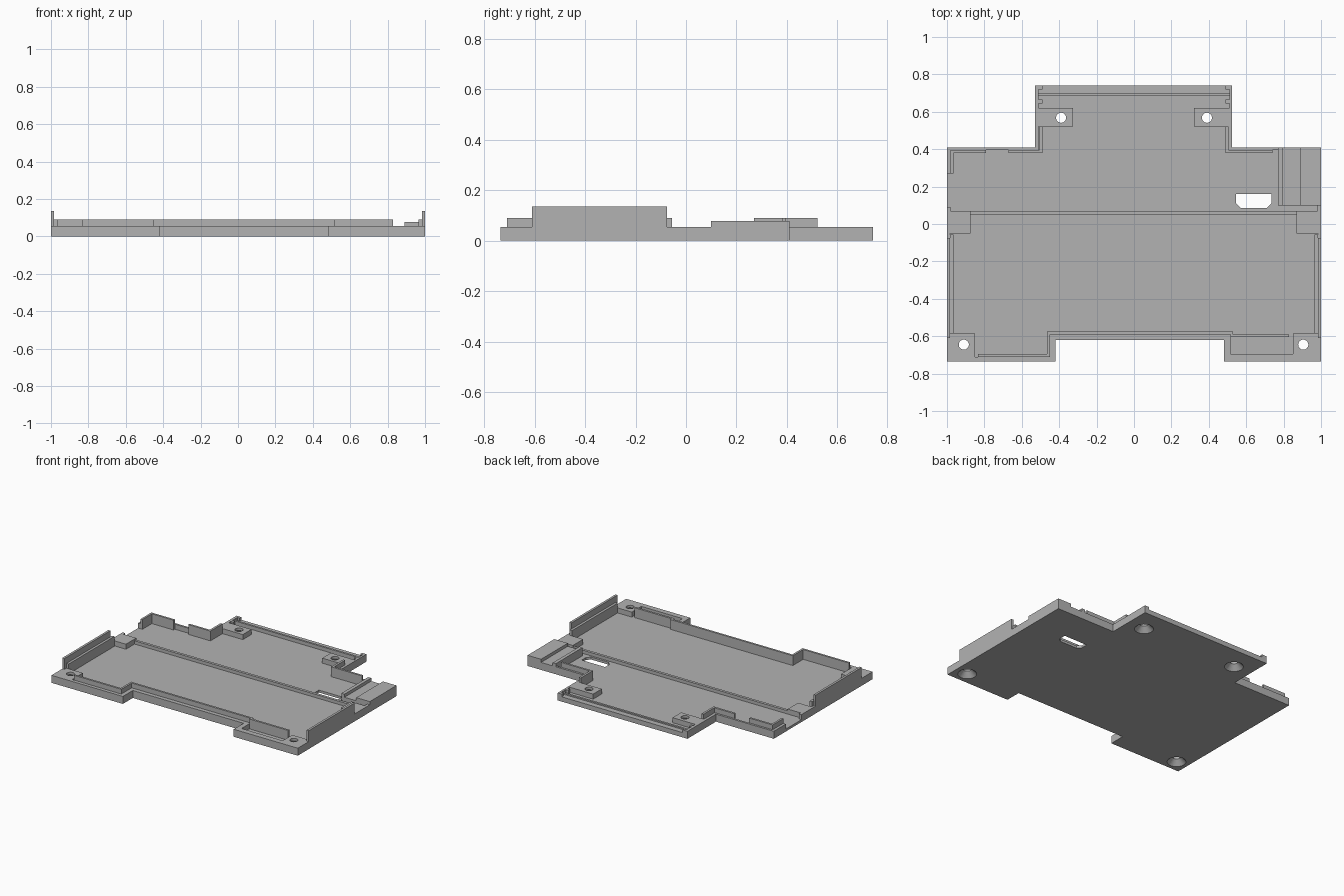
import bpy, bmesh
from mathutils import Matrix, Vector

cube = bpy.data.objects.get("Cube")
if cube:
    bpy.data.objects.remove(cube, do_unlink=True)

grey = bpy.data.materials.new("plain_grey")
grey.use_nodes = True
grey.diffuse_color = (0.45, 0.45, 0.45, 1)
grey.node_tree.nodes["Principled BSDF"].inputs["Base Color"].default_value = (0.45, 0.45, 0.45, 1)

FLOOR, RIM, LIP, WALL = 0.018, 0.055, 0.09, 0.135
SINK = FLOOR - 0.008  # added parts are rooted slightly inside the floor


def finish(name, bm):
    bmesh.ops.recalc_face_normals(bm, faces=bm.faces)
    mesh = bpy.data.meshes.new(name)
    bm.to_mesh(mesh)
    bm.free()
    mesh.materials.append(grey)
    obj = bpy.data.objects.new(name, mesh)
    bpy.context.collection.objects.link(obj)
    return obj


def prism(name, points, z0, z1):
    """Extrude a plan outline from z0 to z1."""
    bm = bmesh.new()
    face = bm.faces.new([bm.verts.new((x, y, z0)) for x, y in points])
    top = bmesh.ops.extrude_face_region(bm, geom=[face])["geom"]
    verts = [g for g in top if isinstance(g, bmesh.types.BMVert)]
    bmesh.ops.translate(bm, verts=verts, vec=(0, 0, z1 - z0))
    return finish(name, bm)


def box(name, x0, x1, y0, y1, z0, z1):
    return prism(name, [(x0, y0), (x1, y0), (x1, y1), (x0, y1)], z0, z1)


def cone(name, x, y, r0, r1, z0, z1):
    bm = bmesh.new()
    place = Matrix.Translation(Vector((x, y, (z0 + z1) / 2)))
    bmesh.ops.create_cone(bm, cap_ends=True, segments=32, radius1=r0,
                          radius2=r1, depth=z1 - z0, matrix=place)
    return finish(name, bm)


def cut(target, cutter):
    cutter.hide_render = True
    mod = target.modifiers.new("cut", "BOOLEAN")
    mod.operation, mod.solver, mod.object = "DIFFERENCE", "EXACT", cutter
    bpy.context.view_layer.objects.active = target
    bpy.ops.object.modifier_apply(modifier=mod.name)
    bpy.data.objects.remove(cutter, do_unlink=True)


# Tray body: outer outline at rim height
tray = prism("tray", [
    (-1, -.735), (-.42, -.735), (-.42, -.62), (.48, -.62), (.48, -.735), (1, -.735),
    (1, .41), (.525, .41), (.525, .74), (-.53, .74), (-.53, .41), (-1, .41)], 0, RIM)

# Sunken floor, leaving rim, screw bosses, side blocks and corner pad
cut(tray, prism("cavity", [
    (-.985, -.585), (-.85, -.585), (-.85, -.71), (-.45, -.71), (-.45, -.59),
    (.515, -.59), (.515, -.695), (.85, -.695), (.85, -.585), (.985, -.585),
    (.985, -.05), (.87, -.05), (.87, .07), (.98, .07), (.98, .1), (.77, .1),
    (.77, .395), (.505, .395), (.505, .52), (.32, .52), (.32, .62), (.51, .62),
    (.51, .685), (-.51, .685), (-.51, .62), (-.325, .62), (-.325, .52),
    (-.51, .52), (-.51, .395), (-.98, .395), (-.98, .27), (-1.1, .27),
    (-1.1, .09), (-.98, .09), (-.98, .07), (-.875, .07), (-.875, -.05),
    (-.985, -.05)], FLOOR, 0.2))

# Lowered back edge between the end hooks
cut(tray, box("back_step", -.51, .51, .68, .8, .035, .2))

# Cable slot with chamfered corners
cut(tray, prism("slot", [(.545, .16), (.735, .16), (.735, .11), (.71, .085),
                         (.57, .085), (.545, .11)], -.1, .1))

# Countersunk screw holes
for x, y in [(-.91, -.645), (.905, -.645), (-.39, .568), (.39, .568)]:
    cut(tray, cone("hole", x, y, .027, .027, -.1, .2))
    cut(tray, cone("countersink", x, y, .068, .026, -.005, .038))

# Rail along the back edge, and cross ridge
box("back_rail", -.51, .51, .685, .7, SINK, .044)
box("cross_ridge", -.88, .88, .05, .07, SINK, .042)

# Side walls with inner lips, back lips and hooks, on both sides
for side, s in (("left", 1), ("right", -1)):
    def both(name, x0, x1, y0, y1, z0, z1):
        box(side + "_" + name, *sorted((s * x0, s * x1)), y0, y1, z0, z1)

    both("side_wall", .983, 1, -.61, -.075, .04, WALL)
    both("side_lip", .965, .985, -.585, -.055, SINK, LIP)
    both("tab_lip", .49, .506, .38, .52, SINK, LIP)
    both("inner_hook", .49, .512, .645, .665, SINK, RIM)
    both("outer_hook", .49, .512, .72, .74, SINK, RIM)

# Back and corner lips
box("left_back_lip", .49, .74, .38, .395, SINK, LIP)
box("right_back_lip", -.67, -.495, .38, .395, SINK, LIP)
box("corner_back_lip", -.98, -.79, .38, .395, SINK, LIP)
box("corner_side_lip", -.98, -.965, .27, .395, SINK, LIP)

# Front lip following the stepped edge
t = .015
prism("front_lip", [
    (-.835, -.71), (-.45, -.71), (-.45, -.59), (.515, -.59), (.515, -.605),
    (.83, -.605), (.83, -.605 + t), (.515 + t, -.605 + t), (.515 + t, -.59 + t),
    (-.45 - t, -.59 + t), (-.45 - t, -.71 + t), (-.835, -.71 + t)], SINK, LIP)

# Corner pad with a channel between block and thin wall
box("corner_pad", .89, 1, .1, .41, .04, .078)
box("channel_wall", .77, .795, .1, .41, .04, .078)
